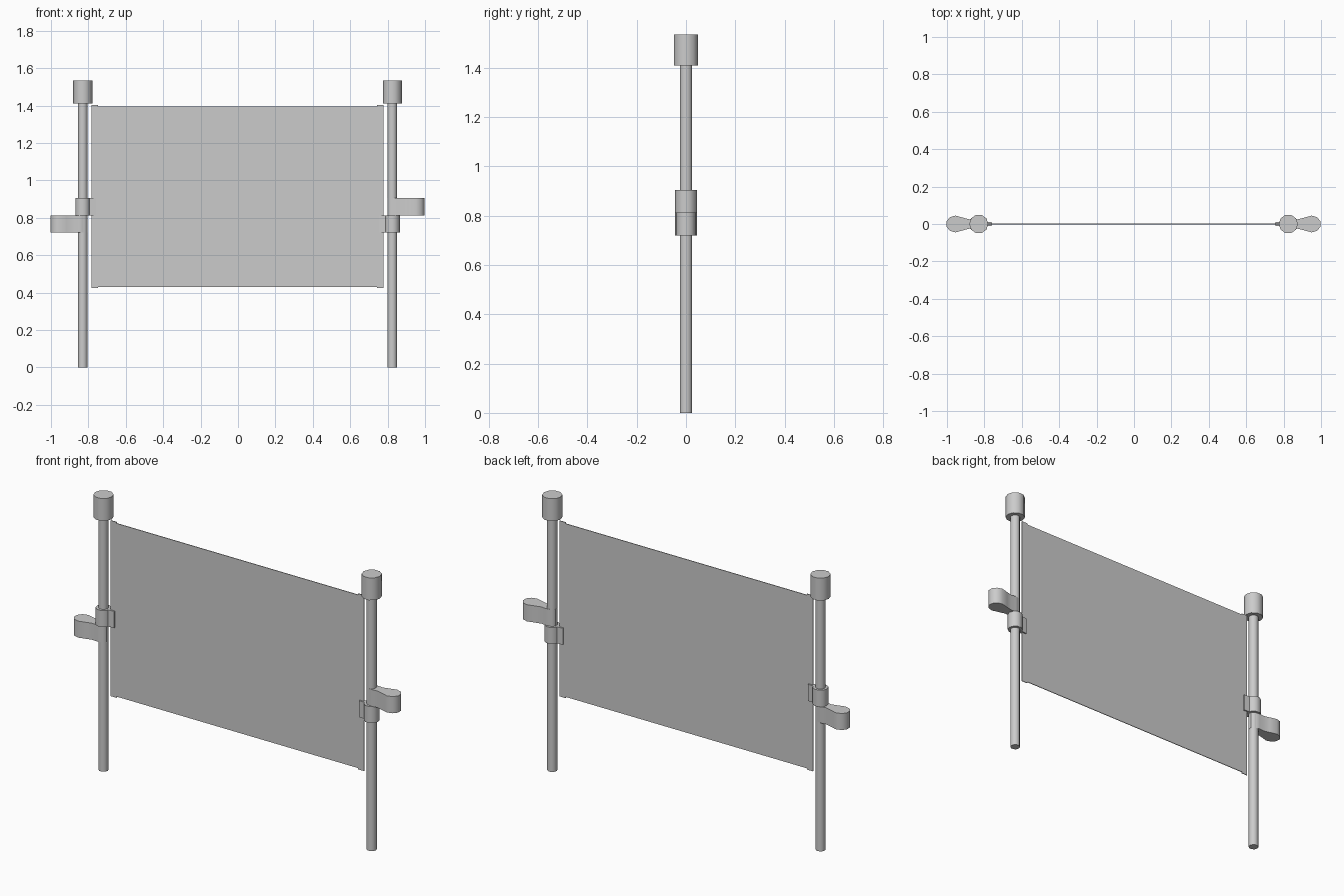
import bpy, bmesh, math

cube = bpy.data.objects.get("Cube")
if cube:
    bpy.data.objects.remove(cube)

grey = bpy.data.materials.new("plain grey")
grey.use_nodes = True
colour = (0.6, 0.6, 0.6, 1)
grey.diffuse_color = colour
grey.node_tree.nodes["Principled BSDF"].inputs["Base Color"].default_value = colour


def prism(name, outline, axis, low, high):
    """Extrude an outline along y (outline in xz) or z (outline in xy)."""
    def place(u, v, w):
        return (u, v, w) if axis == "z" else (u, w, v)

    bm = bmesh.new()
    base = bm.faces.new([bm.verts.new(place(u, v, low)) for u, v in outline])
    ext = bmesh.ops.extrude_face_region(bm, geom=[base], use_keep_orig=True)
    for v in ext["geom"]:
        if isinstance(v, bmesh.types.BMVert):
            v.co["xyz".index(axis)] = high
    bmesh.ops.recalc_face_normals(bm, faces=bm.faces)
    mesh = bpy.data.meshes.new(name)
    bm.to_mesh(mesh)
    bm.free()
    mesh.materials.append(grey)
    obj = bpy.data.objects.new(name, mesh)
    bpy.context.collection.objects.link(obj)
    bpy.ops.object.select_all(action="DESELECT")
    obj.select_set(True)
    bpy.context.view_layer.objects.active = obj
    bpy.ops.object.shade_smooth_by_angle(angle=math.radians(40))
    return obj


def circle(x, radius, sides=10):
    steps = [math.tau * i / sides for i in range(sides)]
    return [(x + radius * math.cos(a), radius * math.sin(a)) for a in steps]


# Half outline of the handle, from the post outwards
HANDLE = [(-0.025, 0.008), (-0.008, 0.024), (0.02, 0.028), (0.05, 0.025),
          (0.085, 0.034), (0.125, 0.045), (0.155, 0.036), (0.172, 0.014)]
LOWER, UPPER = (0.72, 0.812), (0.812, 0.905)

# Posts, each with a cap, a handle and a collar with a clamp tab
for side, x, out, handle_z, collar_z in (
        ("right", -0.83, -1, LOWER, UPPER), ("left", 0.825, 1, UPPER, LOWER)):
    prism(side + "_post", circle(x, 0.026), "z", 0, 1.42)
    prism(side + "_cap", circle(x, 0.051), "z", 1.41, 1.535)
    prism(side + "_collar", circle(x, 0.04), "z", *collar_z)
    tab = [(x - out * 0.03, -0.012), (x - out * 0.072, -0.009),
           (x - out * 0.072, 0.009), (x - out * 0.03, 0.012)]
    prism(side + "_clamp_tab", tab, "z", *collar_z)
    half = [(x + out * u, v) for u, v in HANDLE]
    prism(side + "_handle", half + [(u, -v) for u, v in reversed(half)],
          "z", *handle_z)

# Thin panel with slightly taller ends
left, right, end = -0.784, 0.778, 0.036
bottom, top, lip = 0.43, 1.396, 0.007
upper = [(right, top + lip), (right - end, top + lip), (right - end, top),
         (left + end, top), (left + end, top + lip), (left, top + lip)]
lower = [(u, bottom + top - v) for u, v in reversed(upper)]
prism("panel", upper + lower, "y", -0.002, 0.002)
